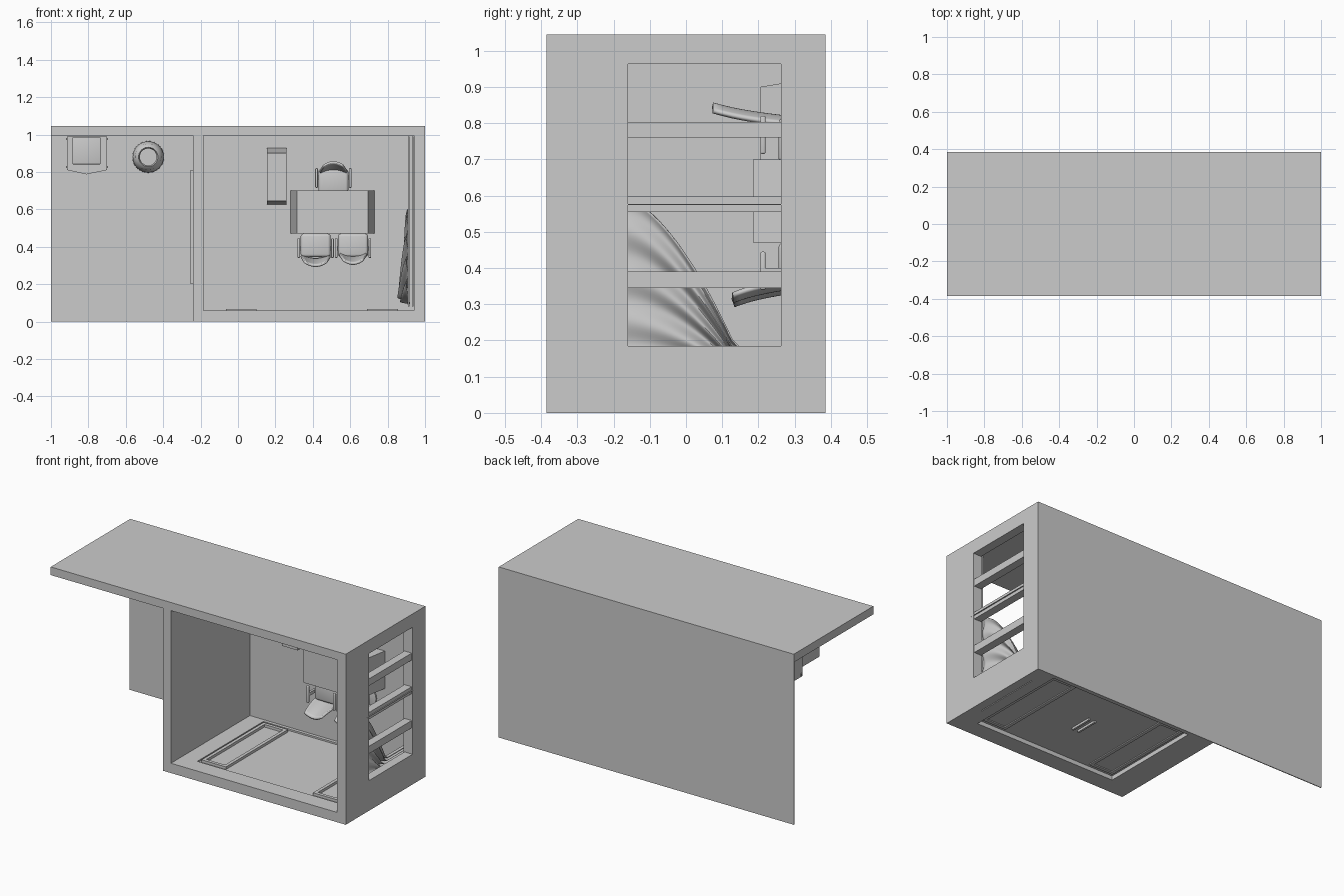
import bpy, bmesh, math
from mathutils import Vector

old = bpy.data.objects.get("Cube")
if old:
    bpy.data.objects.remove(old)

grey = bpy.data.materials.new("plain grey")
grey.use_nodes = True
grey.diffuse_color = (0.6, 0.6, 0.6, 1)
grey.node_tree.nodes["Principled BSDF"].inputs["Base Color"].default_value = (0.6, 0.6, 0.6, 1)

FLOOR = 0.385      # the room lies on its back, so its floor faces -y
FRONT = -0.385


def finish(name, bm, smooth=False):
    bmesh.ops.recalc_face_normals(bm, faces=bm.faces[:])
    mesh = bpy.data.meshes.new(name)
    bm.to_mesh(mesh)
    bm.free()
    ob = bpy.data.objects.new(name, mesh)
    bpy.context.collection.objects.link(ob)
    mesh.materials.append(grey)
    if smooth:
        bpy.ops.object.select_all(action='DESELECT')
        ob.select_set(True)
        bpy.context.view_layer.objects.active = ob
        bpy.ops.object.shade_smooth_by_angle(angle=math.radians(40))
    return ob


def box(name, x, y, z, bevel=0):
    bm = bmesh.new()
    bmesh.ops.create_cube(bm, size=1)
    for v in bm.verts:
        v.co = [r[0] + (c + 0.5) * (r[1] - r[0]) for c, r in zip(v.co, (x, y, z))]
    if bevel:
        bmesh.ops.bevel(bm, geom=bm.edges[:], offset=bevel, segments=3, affect='EDGES', profile=0.5)
    return finish(name, bm, bevel > 0)


def prism(name, points, axis, lo, hi):
    """Extrude a 2D outline along one axis; the outline uses the other two in order."""
    bm = bmesh.new()
    rings = []
    for d in (lo, hi):
        ring = []
        for p in points:
            co = list(p)
            co.insert(axis, d)
            ring.append(bm.verts.new(co))
        rings.append(ring)
        bm.faces.new(ring)
    n = len(points)
    for i in range(n):
        j = (i + 1) % n
        bm.faces.new((rings[0][i], rings[0][j], rings[1][j], rings[1][i]))
    return finish(name, bm)


def lathe(name, cx, cz, profile, steps=32):
    """Spin (radius, y) points around an axis along y."""
    bm = bmesh.new()
    rings = [[bm.verts.new((cx + r * math.cos(a), y, cz + r * math.sin(a)))
              for a in (2 * math.pi * k / steps for k in range(steps))] for r, y in profile]
    for a, b in zip(rings, rings[1:]):
        for k in range(steps):
            m = (k + 1) % steps
            bm.faces.new((a[k], a[m], b[m], b[k]))
    bm.faces.new(rings[0])
    bm.faces.new(rings[-1])
    return finish(name, bm, True)


def sheet(name, point, nu, nv, thick):
    """Surface from a function of u, v with a solid thickness."""
    bm = bmesh.new()
    g = [[bm.verts.new(point(i / nu, j / nv)) for j in range(nv + 1)] for i in range(nu + 1)]
    for i in range(nu):
        for j in range(nv):
            bm.faces.new((g[i][j], g[i + 1][j], g[i + 1][j + 1], g[i][j + 1]))
    ob = finish(name, bm, True)
    ob.modifiers.new("thickness", 'SOLIDIFY').thickness = thick
    return ob


# Shell: floor, long wall, partition
depth = (FRONT, FLOOR)
box("floor", (-1, 1), (0.38, FLOOR), (0, 1.0))
box("long_wall", (-1, 1), depth, (0.995, 1.045))
box("partition_wall", (-0.24, -0.185), depth, (0, 0.995))
box("partition_door", (-0.255, -0.24), (-0.05, 0.38), (0.2, 0.81))

# End wall with four windows
box("end_wall_upper", (0.94, 1), (FRONT, -0.16), (0, 0.995))
box("end_wall_lower", (0.94, 1), (0.262, FLOOR), (0, 0.995))
bars = [(0, 0.185), (0.345, 0.39), (0.555, 0.597), (0.76, 0.803), (0.963, 0.995)]
for i, z in enumerate(bars):
    inset = 0 if i in (0, len(bars) - 1) else 0.006
    box("window_bar", (0.945, 1 - inset), (-0.16, 0.262), z)
box("window_strip", (0.995, 1.001), (-0.18, 0.28), (0.574, 0.577))

# Entrance wall with a wide opening
box("entrance_wall_upper", (-0.185, 0.94), (FRONT, -0.28), (0, 0.06))
box("entrance_wall_lower", (-0.185, 0.94), (0.36, FLOOR), (0, 0.06))
box("entrance_post", (-0.185, -0.08), (-0.28, 0.36), (0, 0.06))
box("entrance_post", (0.87, 0.94), (-0.28, 0.36), (0, 0.06))
box("entrance_panel", (-0.08, 0.87), (-0.28, 0.36), (0.025, 0.05))
for x0, x1 in ((-0.065, 0.1), (0.69, 0.855)):
    # Framed side lights on both faces
    for z in ((0.019, 0.025), (0.05, 0.066)):
        for a in (x0, x1 - 0.02):
            box("side_light_frame", (a, a + 0.02), (-0.26, 0.34), z)
        for y in (-0.26, 0.32):
            box("side_light_frame", (x0 + 0.02, x1 - 0.02), (y, y + 0.02), z)
for x in (0.37, 0.41):
    box("door_handle", (x, x + 0.012), (-0.02, 0.12), (0.012, 0.025))

# Desk and low cabinet with sloping ends
prism("desk", [(0.28, FLOOR), (0.315, 0.185), (0.695, 0.185), (0.73, FLOOR)], 2, 0.47, 0.70)
prism("cabinet", [(0.205, 0.645), (0.205, 0.90), (FLOOR, 0.93), (FLOOR, 0.625)], 0, 0.155, 0.26)


def chair(cx, cz, d, top):
    """Armchair; d is the z direction of its back, top is the y of the back's edge."""
    def zs(a, b):
        return tuple(sorted((cz + d * a, cz + d * b)))
    box("chair_seat", (cx - 0.08, cx + 0.08), (0.255, 0.29), zs(-0.075, 0.05), 0.015)

    def back(u, v):
        s = 2 * u - 1
        curl = 0.012 * v ** 3
        return (cx + s * (0.075 - 0.02 * v * v), 0.285 + (top - 0.285) * v,
                cz + d * (0.055 + 0.025 * v + curl - 0.02 * s * s))
    sheet("chair_back", back, 12, 8, 0.012)
    for s in (-1, 1):
        x = tuple(sorted((cx + s * 0.083, cx + s * 0.097)))
        box("chair_arm", x, (0.205, 0.22), zs(-0.05, 0.055), 0.005)
        box("chair_arm_post", x, (0.215, 0.285), zs(-0.005, 0.015))
        box("chair_arm_bracket", tuple(sorted((cx + s * 0.05, cx + s * 0.09))), (0.275, 0.285), zs(-0.005, 0.015))
    lathe("chair_column", cx, cz, [(0.012, 0.28), (0.012, 0.365), (0.06, 0.372), (0.06, 0.38)], 16)


chair(0.415, 0.395, -1, 0.13)
chair(0.615, 0.395, -1, 0.13)
chair(0.51, 0.765, 1, 0.075)

# Washroom fittings
prism("toilet_body", [(-0.915, 0.99), (-0.915, 0.81), (-0.81, 0.787), (-0.70, 0.81), (-0.70, 0.99)], 1, 0.18, 0.38)
box("toilet_tank", (-0.885, -0.735), (-0.03, 0.19), (0.84, 0.985), 0.004)
for x in (-0.92, -0.70):
    for z in (0.82, 0.97):
        box("toilet_fixing", (x, x + 0.006), (0.19, 0.2), (z, z + 0.012))
lathe("basin", -0.48, 0.88, [(0.085, 0.38), (0.083, 0.26), (0.07, 0.2), (0.052, 0.185),
                             (0.045, 0.2), (0.045, 0.24)])

# Curtain drawn to one side of the windows, with its rails
for x in (0.91, 0.93):
    box("curtain_rail", (x, x + 0.008), (-0.2, -0.188), (0.08, 0.99))


def curtain_point(u, v):
    # Folds gather towards the tie, then hang straight as a tail
    w = min(v / 0.7, 1)
    y = -0.19 + 0.325 * w + 0.23 * max(v - 0.7, 0) / 0.3
    top, tie = 0.1 + 0.5 * u, 0.09 + 0.09 * u
    z = tie + (top - tie) * (1 - w ** 1.7)
    fold = math.sin(u * math.pi * 8)
    x = 0.908 - 0.035 * w * math.sin(math.pi * u) + fold * (0.006 + 0.012 * w)
    return Vector((x, y, z))


sheet("curtain", curtain_point, 64, 28, 0.004)
